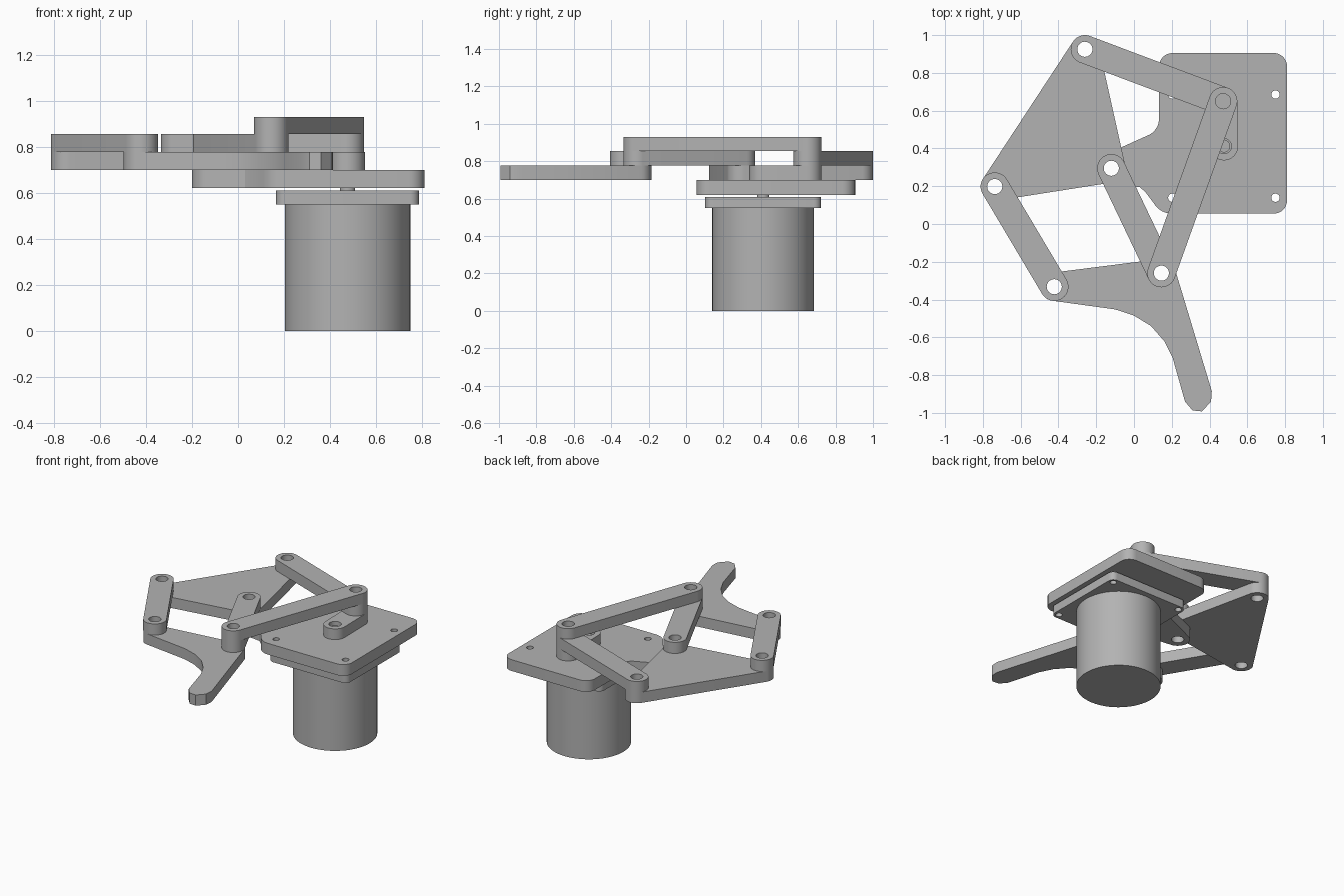
import bpy, bmesh, math
from mathutils import Vector
from mathutils.geometry import convex_hull_2d

if "Cube" in bpy.data.objects:
    bpy.data.objects.remove(bpy.data.objects["Cube"])

grey = bpy.data.materials.new("plain_grey")
grey.diffuse_color = (0.45, 0.45, 0.45, 1)
grey.use_nodes = True
grey.node_tree.nodes["Principled BSDF"].inputs["Base Color"].default_value = grey.diffuse_color

R, HOLE = 0.075, 0.04
Z0, Z1, Z2, Z3, Z4 = 0.62, 0.70, 0.776, 0.855, 0.93   # plate layers

# Joint positions
A, B, C = (-0.26, 0.925), (0.472, 0.65), (-0.737, 0.198)
D, E, F = (-0.12, 0.295), (-0.422, -0.332), (0.145, -0.26)
M = (0.476, 0.412)                                     # motor axis


def arc(c, r, a0, a1, n=8):
    """Points on an arc, angles in degrees."""
    return [(c[0] + r * math.cos(math.radians(a0 + (a1 - a0) * i / n)),
             c[1] + r * math.sin(math.radians(a0 + (a1 - a0) * i / n)))
            for i in range(n + 1)]


def circle(c, r, n=32):
    return arc(c, r, 0, 360, n)[:-1]


def hull(centres, r):
    """Outline wrapped tightly around equal circles."""
    pts = [Vector(p) for c in centres for p in circle(c, r, 48)]
    return [tuple(pts[i]) for i in convex_hull_2d(pts)]


def rounded_box(x0, x1, y0, y1, r):
    return (arc((x1 - r, y0 + r), r, -90, 0) + arc((x1 - r, y1 - r), r, 0, 90)
            + arc((x0 + r, y1 - r), r, 90, 180) + arc((x0 + r, y0 + r), r, 180, 270))


def plate(name, outline, holes, z0, z1):
    """Extrude an outline with round holes (centre, radius) from z0 to z1."""
    cu = bpy.data.curves.new(name, 'CURVE')
    cu.dimensions = '2D'
    cu.fill_mode = 'BOTH'
    cu.extrude = (z1 - z0) / 2
    for loop in [outline] + [circle(c, r) for c, r in holes]:
        sp = cu.splines.new('POLY')
        sp.points.add(len(loop) - 1)
        for p, q in zip(sp.points, loop):
            p.co = (q[0], q[1], 0, 1)
        sp.use_cyclic_u = True
    ob = bpy.data.objects.new(name, cu)
    bpy.context.collection.objects.link(ob)
    ob.location.z = (z0 + z1) / 2
    bpy.ops.object.select_all(action='DESELECT')
    ob.select_set(True)
    bpy.context.view_layer.objects.active = ob
    bpy.ops.object.convert(target='MESH')
    ob = bpy.context.object
    bm = bmesh.new()
    bm.from_mesh(ob.data)
    bmesh.ops.remove_doubles(bm, verts=bm.verts, dist=1e-5)
    bmesh.ops.recalc_face_normals(bm, faces=bm.faces)
    bm.to_mesh(ob.data)
    bm.free()
    ob.data.materials.clear()
    ob.data.materials.append(grey)
    bpy.ops.object.shade_smooth_by_angle(angle=math.radians(30))
    return ob


def link(name, p, q, z0, z1):
    return plate(name, hull([p, q], R), [(p, HOLE), (q, HOLE)], z0, z1)


# Motor body, flange and shaft
plate("motor_body", circle(M, 0.272, 64), [], 0, 0.55)
screws = [((M[0] + sx * 0.273, M[1] + sy * 0.273), 0.022)
          for sx in (-1, 1) for sy in (-1, 1)]
plate("motor_flange", rounded_box(M[0] - 0.31, M[0] + 0.31, M[1] - 0.31, M[1] + 0.31, 0.04),
      screws, 0.55, 0.61)
plate("motor_shaft", circle(M, 0.033), [], 0.61, 0.75)

# Mounting plate with an arm reaching to the fixed pivot
base = (arc((0.74, 0.125), 0.07, -90, 0) + arc((0.74, 0.835), 0.07, 0, 90)
        + arc((0.203, 0.835), 0.07, 90, 180)
        + arc((0.033, 0.56), 0.10, 0, -60)
        + arc(D, 0.08, 120, 262, 16)
        + [(0.03, 0.195), (0.06, 0.17)]
        + arc((0.20, 0.165), 0.11, 210, 270))
plate("mounting_plate", base, screws + [(M, 0.045), (D, HOLE)], Z0, Z1)

# First layer: crank, triangle and leg
plate("crank", hull([M, B], R), [(M, HOLE), (B, HOLE)], Z1, Z2)
plate("triangle_plate", hull([A, C, D], R), [(p, HOLE) for p in (A, C, D)], Z1, Z2)
leg = (arc(E, R, 262, 97, 16) + arc(F, R, 97, 16)
       + [(0.412, -0.885), (0.408, -0.94), (0.36, -0.992), (0.31, -0.987), (0.27, -0.94),
          (0.205, -0.71), (0.16, -0.62), (0.09, -0.54), (0.0, -0.485), (-0.10, -0.452)])
plate("leg", leg, [(E, HOLE), (F, HOLE)], Z1, Z2)

# Second and third layers: connecting links
link("upper_link", A, B, Z2, Z3)
link("left_link", C, E, Z2, Z3)
link("inner_link", D, F, Z2, Z3)
link("long_link", B, F, Z3, Z4)
